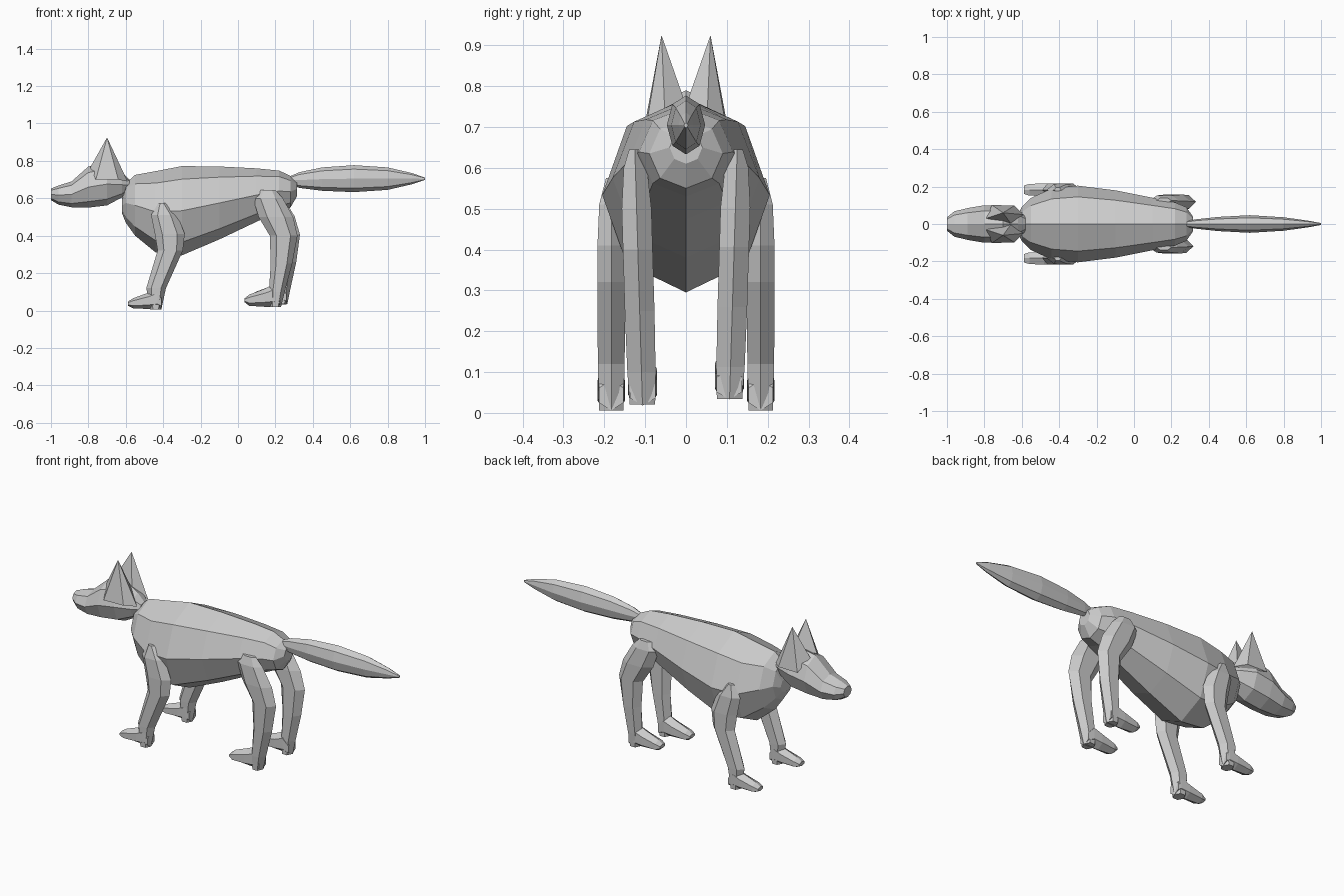
import bpy
import bmesh
from math import cos, sin, tau
from mathutils import Vector

default_cube = bpy.data.objects.get("Cube")
if default_cube:
    bpy.data.objects.remove(default_cube)

# Single grey fur colour
FUR = (0.6, 0.6, 0.6, 1)
fur = bpy.data.materials.new("grey fur")
fur.use_nodes = True
fur.diffuse_color = FUR
fur.node_tree.nodes["Principled BSDF"].inputs["Base Color"].default_value = FUR


def loft(bm, rings, sides):
    """Skin a list of (centre, half axis u, half axis v) rings and cap both ends."""
    loops = []
    for centre, u, v in rings:
        angles = [tau * i / sides for i in range(sides)]
        loops.append([bm.verts.new(centre + u * cos(a) + v * sin(a)) for a in angles])
    for a, b in zip(loops, loops[1:]):
        for i in range(sides):
            j = (i + 1) % sides
            bm.faces.new((a[i], a[j], b[j], b[i]))
    bm.faces.new(loops[0])
    bm.faces.new(loops[-1])


def lengthwise(sections, y=0, dx=0, dz=0):
    """Upright rings from (x, low z, high z, half width)."""
    return [(Vector((x + dx, y, (low + high) / 2 + dz)),
             Vector((0, 0, (high - low) / 2)), Vector((0, width, 0)))
            for x, low, high, width in sections]


def upright(sections, side, y, lean, dx, dz):
    """Level rings from (z, low x, high x, half width), shifted more towards the foot."""
    rings = []
    top = sections[0][0]
    for z, low, high, width in sections:
        shift = (top - z) / top
        centre = Vector(((low + high) / 2 + dx * shift, side * (y + lean * z), z + dz * shift))
        rings.append((centre, Vector(((high - low) / 2, 0, 0)), Vector((0, width, 0))))
    return rings


def finish(bm, name):
    bmesh.ops.recalc_face_normals(bm, faces=bm.faces)
    mesh = bpy.data.meshes.new(name)
    bm.to_mesh(mesh)
    bm.free()
    mesh.materials.append(fur)
    part = bpy.data.objects.new(name, mesh)
    bpy.context.collection.objects.link(part)
    return part


def lofted_part(name, sections, sides):
    bm = bmesh.new()
    loft(bm, lengthwise(sections), sides)
    return finish(bm, name)


# Deep chest tapering to the rump
lofted_part("body", [
    (-.62, .52, .6, .05), (-.6, .47, .68, .09), (-.55, .4, .725, .14),
    (-.44, .31, .745, .19), (-.3, .295, .772, .205), (-.1, .38, .77, .18),
    (.1, .475, .76, .14), (.22, .53, .748, .115), (.28, .55, .72, .09),
    (.315, .61, .69, .04)], 8)

# Bushy tail, deeper than it is wide
lofted_part("tail", [
    (.26, .68, .71, .012), (.33, .655, .74, .025), (.45, .64, .765, .038),
    (.62, .633, .777, .047), (.8, .645, .765, .036), (.93, .675, .735, .018),
    (1, .698, .71, .005)], 8)

# Head with a blunt muzzle
lofted_part("head", [
    (-1, .59, .652, .036), (-.96, .566, .668, .068), (-.89, .552, .69, .085),
    (-.8, .55, .77, .1), (-.7, .562, .79, .1), (-.62, .605, .74, .066),
    (-.58, .64, .7, .04)], 8)

# Tall pyramid ears
bm = bmesh.new()
tip = bm.verts.new((-.7, .06, .925))
base = [bm.verts.new(p) for p in
        [(-.79, .03, .765), (-.76, .102, .7), (-.64, .098, .7), (-.59, .05, .69), (-.66, .004, .765)]]
for a, b in zip(base, base[1:] + base[:1]):
    bm.faces.new((a, b, tip))
bm.faces.new(base)
ears = finish(bm, "ears")
mirror = ears.modifiers.new("mirror", "MIRROR")
mirror.use_axis = (False, True, False)
mirror.use_mirror_merge = False

# Legs with paws
FORELEG = [(.575, -.425, -.39, .015), (.51, -.465, -.325, .034), (.41, -.445, -.285, .039),
           (.32, -.43, -.295, .039), (.12, -.49, -.385, .038), (.006, -.47, -.41, .034)]
FOREPAW = [(-.588, .025, .048, .026), (-.56, .012, .066, .036), (-.48, .008, .095, .039),
           (-.43, .006, .12, .037), (-.41, .006, .08, .034)]
HINDLEG = [(.645, .12, .2, .016), (.6, .08, .24, .033), (.5, .11, .295, .042),
           (.4, .17, .318, .042), (.25, .175, .29, .042), (.1, .165, .25, .04),
           (.02, .17, .23, .036)]
HINDPAW = [(.035, .045, .065, .026), (.06, .025, .085, .036), (.14, .02, .115, .041),
           (.19, .018, .14, .04), (.225, .018, .09, .036)]


def leg(name, limb, paw, side, y, lean, dx=0, dz=0):
    bm = bmesh.new()
    loft(bm, upright(limb, side, y, lean, dx, dz), 6)
    loft(bm, lengthwise(paw, side * y, dx, dz), 6)
    finish(bm, name)


for side, place in ((-1, "near"), (1, "far")):
    leg("foreleg_" + place, FORELEG, FOREPAW, side, .183, 0)
    far = side > 0
    leg("hindleg_" + place, HINDLEG, HINDPAW, side, .106, .03,
        .035 * far, .015 * far)
